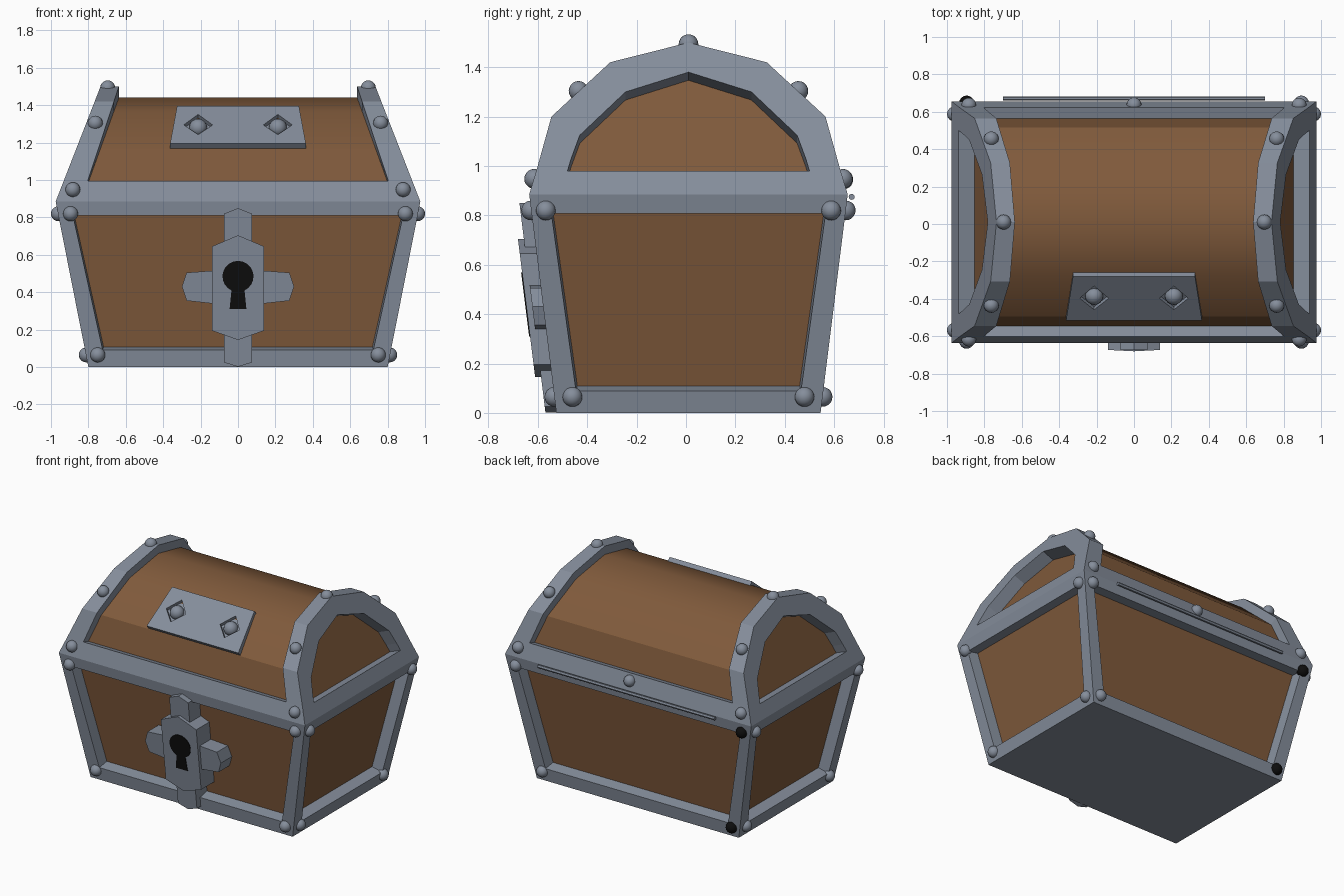
import bpy, bmesh, math
from mathutils import Vector

if "Cube" in bpy.data.objects:
    bpy.data.objects.remove(bpy.data.objects["Cube"])

def material(name, rgb):
    m = bpy.data.materials.new(name)
    m.diffuse_color = (*rgb, 1)
    m.use_nodes = True
    m.node_tree.nodes["Principled BSDF"].inputs["Base Color"].default_value = m.diffuse_color
    return m

IRON = material("grey_iron", (0.235, 0.27, 0.33))
WOOD = material("brown_wood", (0.215, 0.102, 0.044))
BLACK = material("black", (0.004, 0.004, 0.004))
CY = 0.01      # chest centre in y
SEAM = 0.885   # height where lid meets body

def finish(name, bm, mats):
    bmesh.ops.recalc_face_normals(bm, faces=bm.faces[:])
    me = bpy.data.meshes.new(name)
    bm.to_mesh(me)
    bm.free()
    for m in mats:
        me.materials.append(m)
    ob = bpy.data.objects.new(name, me)
    bpy.context.collection.objects.link(ob)
    return ob

def side_x(z):   # half width of the body at height z
    return 0.80 + 0.175 * z / SEAM

def side_y(z):   # half depth of the body at height z
    return 0.535 + 0.11 * z / SEAM

# Body: tapered box with recessed wood panels
bm = bmesh.new()
rings = [[bm.verts.new((sx * side_x(z), CY + sy * side_y(z), z))
          for sx, sy in ((-1, -1), (1, -1), (1, 1), (-1, 1))] for z in (0, SEAM)]
bm.faces.new(rings[0][::-1])
bm.faces.new(rings[1])
panels = [bm.faces.new((rings[0][i], rings[0][(i + 1) % 4], rings[1][(i + 1) % 4], rings[1][i]))
          for i in range(4)]
bm.normal_update()
bmesh.ops.inset_individual(bm, faces=panels, thickness=0.12)
bmesh.ops.inset_individual(bm, faces=panels, thickness=0.008, depth=-0.08)
for f in panels:
    f.material_index = 1
finish("chest_body", bm, [IRON, WOOD])

# Lid: arched frame with recessed barrel and recessed end panels
def mirrored(half):
    return half + [(-y, z) for y, z in half[-2::-1]]

def end_x(z):
    return 0.975 - 0.39 * (z - SEAM)

outer = mirrored([(-0.645, SEAM), (-0.612, 0.995), (-0.555, 1.2), (-0.317, 1.42), (0, 1.5)])
opening = mirrored([(-0.49, 0.98), (-0.475, 1.03), (-0.44, 1.125), (-0.255, 1.30), (0, 1.38)])
barrel = []
for i, (y, z) in enumerate(outer):
    a, b = outer[max(i - 1, 0)], outer[min(i + 1, 8)]
    if i == 7:
        a = outer[7]
    t = Vector((b[0] - a[0], b[1] - a[1]))
    if i == 1:
        t = Vector((y - a[0], z - a[1]))
    t.normalize()
    barrel.append((y + t.y * 0.06, z - t.x * 0.06))

bm = bmesh.new()
E, I, W = {}, {}, {}
for s in (-1, 1):
    def vert(x, p):
        return bm.verts.new((s * x, CY + p[0], p[1]))
    inner_x = [end_x(z) - 0.135 + 0.06 * (z - SEAM) for _, z in outer]
    E[s] = [vert(end_x(p[1]), p) for p in outer]
    I[s] = [vert(x, p) for x, p in zip(inner_x, outer)] 
    W[s] = [vert(x, p) for x, p in zip(inner_x, barrel)]
    O = [vert(end_x(p[1]), p) for p in opening]
    R = [vert(end_x(p[1]) - 0.084, (p[0], p[1] - 0.033)) for p in opening]
    for k in range(9):
        n = (k + 1) % 9
        bm.faces.new((E[s][k], E[s][n], O[n], O[k]))
        bm.faces.new((O[k], O[n], R[n], R[k]))
    bm.faces.new(R).material_index = 1
    for k in range(1, 7):
        bm.faces.new((E[s][k], E[s][k + 1], I[s][k + 1], I[s][k]))
        bm.faces.new((I[s][k], I[s][k + 1], W[s][k + 1], W[s][k]))
for k in range(1, 7):
    f = bm.faces.new((W[-1][k], W[1][k], W[1][k + 1], W[-1][k + 1]))
    f.material_index = 1
    f.smooth = True
for k, e in ((1, 0), (7, 8)):
    bm.faces.new((E[-1][e], E[1][e], E[1][k], I[1][k], I[-1][k], E[-1][k]))
    bm.faces.new((I[-1][k], I[1][k], W[1][k], W[-1][k]))
bm.faces.new((E[-1][0], E[1][0], E[1][8], E[-1][8]))
for k in (2, 6):   # crease above the upright strip of the barrel
    bm.edges.get((W[-1][k], W[1][k])).smooth = False
for v in [v for v in bm.verts if not v.link_faces]:
    bm.verts.remove(v)
finish("chest_lid", bm, [IRON, WOOD])

# Round studs
def stud_mesh(mat):
    b = bmesh.new()
    bmesh.ops.create_uvsphere(b, u_segments=16, v_segments=10, radius=0.04)
    for f in b.faces:
        f.smooth = True
    me = bpy.data.meshes.new("stud")
    b.to_mesh(me)
    b.free()
    me.materials.append(mat)
    return me

STUD, DARK_STUD = stud_mesh(IRON), stud_mesh(BLACK)

def stud(name, loc, mesh=STUD, scale=1):
    ob = bpy.data.objects.new(name, mesh)
    ob.location = loc
    ob.scale = (scale,) * 3
    bpy.context.collection.objects.link(ob)

for sx in (-1, 1):
    for sy in (-1, 1):
        for z, x, y in ((0.82, 0.895, 0.578), (0.065, 0.75, 0.47)):
            dark = sx < 0 and sy > 0
            stud("body_stud", (sx * x, CY + sy * side_y(z), z), DARK_STUD if dark else STUD)
            stud("body_side_stud", (sx * (side_x(z) - 0.002), CY + sy * y, z))
        stud("lid_low_stud", (sx * 0.883, CY + sy * 0.625, 0.948))
        stud("lid_arch_stud", (sx * 0.763, CY + sy * 0.445, 1.304))
    stud("lid_top_stud", (sx * 0.697, CY, 1.493))
stud("lid_back_stud", (0, CY + 0.627, 0.945))

# Plate on the lid with two diamond recesses
n = Vector((0, -0.65, 0.76))
def on_plate(x, t, depth=0):   # t runs from lower edge 0 to upper edge 1
    return Vector((x, -0.515 + 0.235 * t, 1.195 + 0.2 * t)) - n * depth

bm = bmesh.new()
for s in (-1, 1):
    corners = [(0, 0), (s * 0.363, 0), (s * 0.326, 1), (0, 1)]
    diamond = [(s * 0.213, 0.24), (s * 0.29, 0.5), (s * 0.213, 0.78), (s * 0.136, 0.5)]
    C = [bm.verts.new(on_plate(*p)) for p in corners]
    B = [bm.verts.new(on_plate(*p, 0.045)) for p in corners]
    D = [bm.verts.new(on_plate(*p)) for p in diamond]
    F = [bm.verts.new(on_plate(*p, 0.025)) for p in diamond]
    for i in range(4):
        j = (i + 1) % 4
        bm.faces.new((C[i], C[j], D[i]))
        bm.faces.new((C[j], D[j], D[i]))
        bm.faces.new((D[i], D[j], F[j], F[i]))
        if i < 3:
            bm.faces.new((C[i], C[j], B[j], B[i]))
    bm.faces.new(F)
    bm.faces.new(B)
    stud("plate_stud", on_plate(s * 0.213, 0.5, 0.02), scale=1.2)
bmesh.ops.remove_doubles(bm, verts=bm.verts[:], dist=1e-5)
finish("lid_plate", bm, [IRON])

# Lock pieces: outlines in x and z raised from the sloping front
def front_piece(name, pts, front, back, mat):
    b = bmesh.new()
    rows = [[b.verts.new((x, CY - side_y(z) - off, z)) for x, z in pts] for off in (front, back)]
    b.faces.new(rows[0])
    b.faces.new(rows[1])
    for i in range(len(pts)):
        j = (i + 1) % len(pts)
        b.faces.new((rows[0][i], rows[0][j], rows[1][j], rows[1][i]))
    finish(name, b, [mat])

def both(half):   # right half outline, bottom to top, mirrored
    return half + [(-x, z) for x, z in half[::-1] if x > 0]

front_piece("lock_upright_strap", both([(0, 0.002), (0.075, 0.025), (0.075, 0.82), (0, 0.85)]),
            0.044, -0.09, IRON)
front_piece("lock_cross_strap", both([(0.14, 0.34), (0.275, 0.355), (0.3, 0.43), (0.275, 0.505), (0.14, 0.515)]),
            0.044, -0.09, IRON)
front_piece("lock_plate", both([(0, 0.145), (0.14, 0.195), (0.14, 0.645), (0, 0.705)]),
            0.068, -0.09, IRON)
arc = [(0.083 * math.sin(a), 0.485 - 0.083 * math.cos(a))
       for a in (math.radians(25 + 155 * i / 9) for i in range(9))]
front_piece("keyhole", both([(0.045, 0.31)] + arc + [(0, 0.568)]), 0.072, 0.066, BLACK)

# Hinge rod along the back seam
bpy.ops.mesh.primitive_cylinder_add(vertices=12, radius=0.012, depth=1.4,
                                    location=(0, 0.671, 0.875), rotation=(0, math.pi / 2, 0))
hinge = bpy.context.object
hinge.name = "hinge_rod"
hinge.data.materials.append(IRON)
bpy.ops.object.shade_smooth_by_angle()
